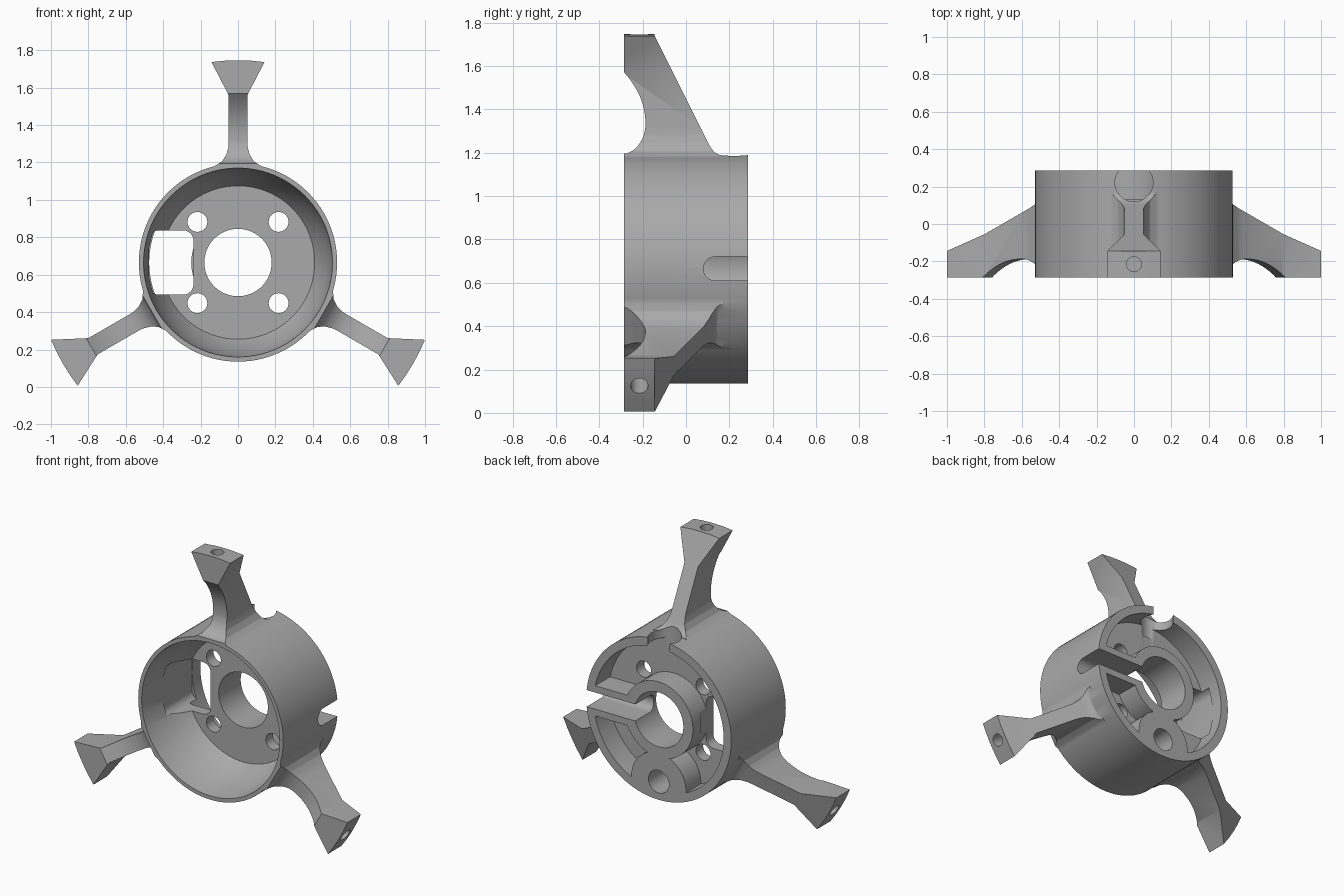
import bpy, bmesh, math
from mathutils import Matrix, Vector
from mathutils.geometry import interpolate_bezier

HUB_Z = 0.665
FRONT, BACK = -0.285, 0.285
FLOOR_BACK = 0.13

cube = bpy.data.objects.get("Cube")
if cube:
    bpy.data.objects.remove(cube, do_unlink=True)

grey = bpy.data.materials.new("plain grey")
grey.use_nodes = True
grey.diffuse_color = (0.4, 0.4, 0.4, 1)
grey.node_tree.nodes["Principled BSDF"].inputs["Base Color"].default_value = (0.4, 0.4, 0.4, 1)


def finish(name, bm):
    bmesh.ops.recalc_face_normals(bm, faces=bm.faces)
    mesh = bpy.data.meshes.new(name)
    bm.to_mesh(mesh)
    bm.free()
    mesh.materials.append(grey)
    ob = bpy.data.objects.new(name, mesh)
    bpy.context.collection.objects.link(ob)
    return ob


def prism(name, outline, axis, lo, hi):
    """Extrude a 2D outline along x, y or z."""
    place = {"x": lambda u, v: (lo, u, v),
             "y": lambda u, v: (u, lo, v),
             "z": lambda u, v: (u, v, lo)}[axis]
    bm = bmesh.new()
    face = bm.faces.new([bm.verts.new(place(u, v)) for u, v in outline])
    ext = bmesh.ops.extrude_face_region(bm, geom=[face])["geom"]
    shift = Vector([(hi - lo) if a == axis else 0 for a in "xyz"])
    bmesh.ops.translate(bm, vec=shift, verts=[g for g in ext if isinstance(g, bmesh.types.BMVert)])
    return finish(name, bm)


def circle(u, v, r, n=48):
    return [(u + r * math.cos(2 * math.pi * i / n), v + r * math.sin(2 * math.pi * i / n)) for i in range(n)]


def rounded_box(u0, u1, v0, v1, r, n=6):
    pts = []
    corners = [(u1 - r, v1 - r), (u0 + r, v1 - r), (u0 + r, v0 + r), (u1 - r, v0 + r)]
    for k, (u, v) in enumerate(corners):
        for i in range(n + 1):
            a = math.pi / 2 * (k + i / n)
            pts.append((u + r * math.cos(a), v + r * math.sin(a)))
    return pts


def lathe(name, profile, n=96):
    """Spin a closed (radius, y) profile around the y axis."""
    bm = bmesh.new()
    rings = []
    for i in range(n):
        a = 2 * math.pi * i / n
        rings.append([bm.verts.new((r * math.cos(a), y, r * math.sin(a))) for r, y in profile])
    m = len(profile)
    for i in range(n):
        p, q = rings[i], rings[(i + 1) % n]
        for j in range(m):
            k = (j + 1) % m
            bm.faces.new((p[j], p[k], q[k], q[j]))
    return finish(name, bm)


def combine(target, tool, operation):
    """Apply a boolean and discard the tool."""
    mod = target.modifiers.new(operation, "BOOLEAN")
    mod.operation, mod.object, mod.solver = operation, tool, "EXACT"
    bpy.context.view_layer.update()
    result = bpy.data.meshes.new_from_object(target.evaluated_get(bpy.context.evaluated_depsgraph_get()))
    target.modifiers.clear()
    target.data = result
    bpy.data.objects.remove(tool, do_unlink=True)


# Ring body: tapered front bowl, floor and central bore
body = lathe("mount_body", [(0.18, 0.055), (0.41, 0.055), (0.475, -0.05), (0.505, FRONT),
                            (0.53, FRONT), (0.53, BACK), (0.18, BACK)])

# Rear pocket around the hub, leaving a lower boss and slot walls
pocket = lathe("pocket_cutter", [(0.25, FLOOR_BACK), (0.475, FLOOR_BACK), (0.475, 0.35), (0.25, 0.35)])
combine(pocket, prism("boss", circle(0, -0.42, 0.2), "y", 0, 0.5), "DIFFERENCE")
combine(pocket, prism("slot_walls", [(0.15, -0.1), (0.6, -0.1), (0.6, 0.1), (0.15, 0.1)], "y", 0, 0.5), "DIFFERENCE")
bm = bmesh.new()
bm.from_mesh(pocket.data)
corners = [e for e in bm.edges if len(e.link_faces) == 2 and e.calc_face_angle() > 0.5
           and abs((e.verts[0].co - e.verts[1].co).normalized().y) > 0.99]
bmesh.ops.bevel(bm, geom=corners, offset=0.03, segments=5, profile=0.5, affect="EDGES", clamp_overlap=True)
bm.to_mesh(pocket.data)
bm.free()
combine(body, pocket, "DIFFERENCE")

# Arms: front outline crossed with side profile
half = [(0.13, 0.513), (0.115, 0.521), (0.085, 0.541), (0.063, 0.575), (0.052, 0.615), (0.05, 0.65),
        (0.05, 0.895), (0.142, 1.072), (0.07, 1.079)]
outline = half + [(0, 1.081)] + [(-u, v) for u, v in reversed(half)]


def bezier(*pts):
    return [(p.x, p.y) for p in interpolate_bezier(*[Vector((u, v, 0)) for u, v in pts], 12)]


side = bezier((FRONT, 0.905), (-0.215, 0.825), (-0.187, 0.75), (-0.187, 0.665))
side += bezier((-0.187, 0.665), (-0.187, 0.6), (-0.23, 0.535), (FRONT, 0.53))[1:]
side += [(FRONT, 0.5), (0.17, 0.5)]
side += bezier((0.17, 0.522), (0.135, 0.525), (0.12, 0.545), (0.1, 0.585))
side += [(-0.145, 1.075), (-0.145, 1.1), (FRONT, 1.1)]

for i, label in enumerate(("top", "left", "right")):
    arm = prism(label + "_arm", outline, "y", -0.285, 0.25)
    combine(arm, prism("arm_side", side, "x", -0.3, 0.3), "INTERSECT")
    combine(arm, prism("screw_hole", circle(0, -0.215, 0.04, 32), "z", 0.94, 1.2), "DIFFERENCE")
    arm.data.transform(Matrix.Rotation(math.radians(120 * i), 4, "Y"))
    combine(body, arm, "UNION")

# Floor screw holes
for sx in (-1, 1):
    for sz in (-1, 1):
        combine(body, prism("floor_hole", circle(sx * 0.217, sz * 0.217, 0.053, 32), "y", 0, 0.22), "DIFFERENCE")

# Side window through the floor
combine(body, prism("window", rounded_box(-0.477, -0.238, -0.172, 0.172, 0.055), "y", -0.1, 0.2), "DIFFERENCE")

# Blind hole in the lower boss
combine(body, prism("boss_hole", circle(0, -0.41, 0.075), "y", 0.1, 0.4), "DIFFERENCE")

# Round-bottomed cable slot from the bore to the left wall
combine(body, prism("slot", rounded_box(0.08, 0.5, -0.055, 0.055, 0.0549), "x", 0.03, 0.7), "DIFFERENCE")

# Round notch in the top wall
combine(body, prism("notch", circle(0, 0.222, 0.102), "z", 0.4, 0.7), "DIFFERENCE")

body.data.transform(Matrix.Translation((0, 0, HUB_Z)))
bpy.ops.object.select_all(action="DESELECT")
body.select_set(True)
bpy.context.view_layer.objects.active = body
bpy.ops.object.shade_smooth_by_angle(angle=math.radians(28))
